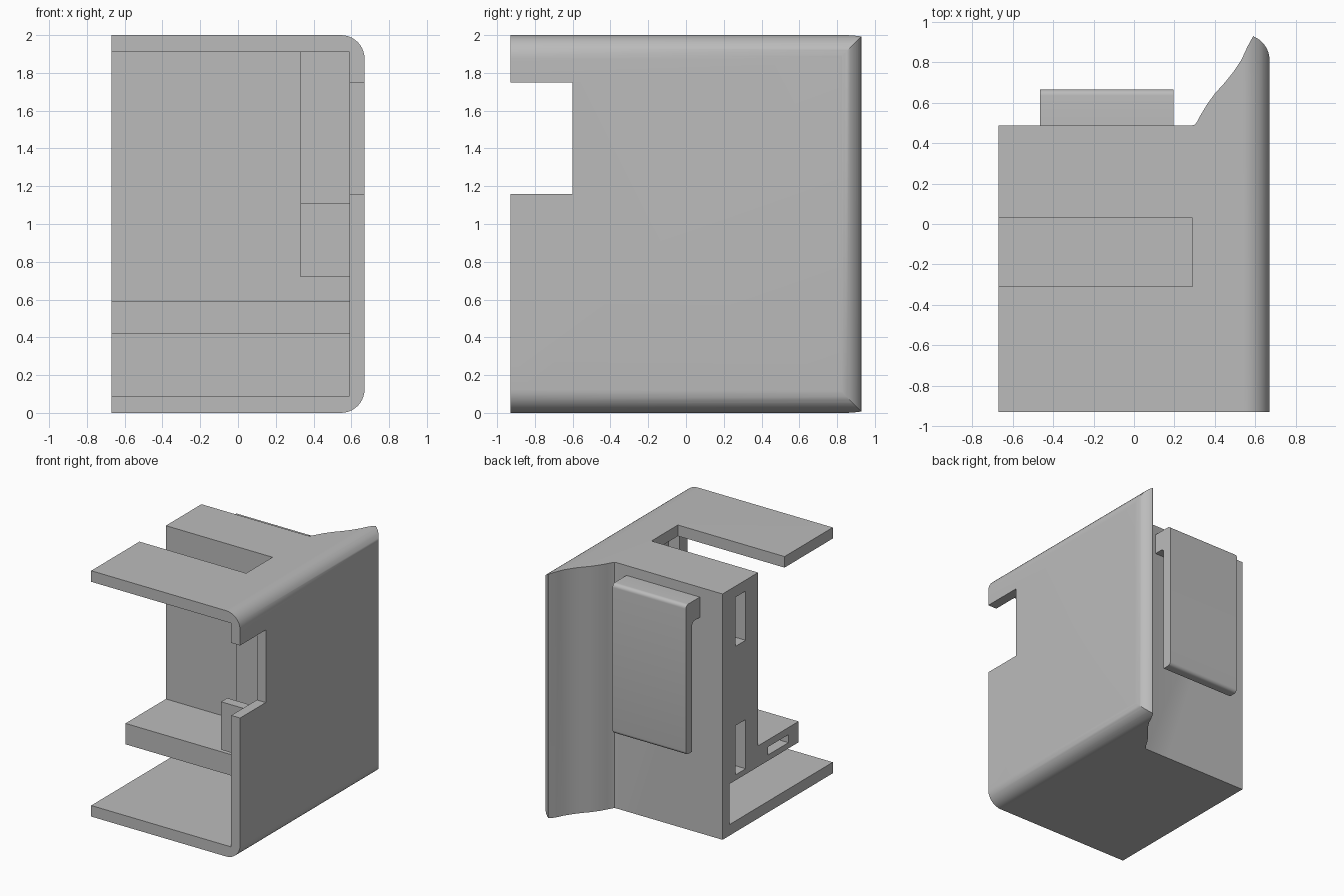
import bpy, bmesh, math
from mathutils import Vector

cube = bpy.data.objects.get("Cube")
if cube:
    bpy.data.objects.remove(cube, do_unlink=True)

grey = bpy.data.materials.new("plain grey")
grey.use_nodes = True
colour = (0.5, 0.5, 0.5, 1)
grey.diffuse_color = colour
grey.node_tree.nodes["Principled BSDF"].inputs["Base Color"].default_value = colour


def prism(name, points, axis, low, high):
    """Extrude a closed outline along an axis; points hold the other two axes in order."""
    bm = bmesh.new()
    verts = []
    for p in points:
        co = list(p)
        co.insert(axis, low)
        verts.append(bm.verts.new(co))
    face = bm.faces.new(verts)
    moved = bmesh.ops.extrude_face_region(bm, geom=[face])["geom"]
    shift = Vector((0, 0, 0))
    shift[axis] = high - low
    bmesh.ops.translate(bm, vec=shift, verts=[g for g in moved if isinstance(g, bmesh.types.BMVert)])
    bmesh.ops.recalc_face_normals(bm, faces=bm.faces)
    mesh = bpy.data.meshes.new(name)
    bm.to_mesh(mesh)
    bm.free()
    mesh.materials.append(grey)
    obj = bpy.data.objects.new(name, mesh)
    bpy.context.collection.objects.link(obj)
    return obj


def box(name, x, y, z):
    outline = [(x[0], y[0]), (x[1], y[0]), (x[1], y[1]), (x[0], y[1])]
    return prism(name, outline, 2, *z)


def combine(target, tool, operation="DIFFERENCE"):
    """Apply a boolean and discard the cutter."""
    mod = target.modifiers.new("cut", "BOOLEAN")
    mod.operation, mod.solver, mod.object = operation, "EXACT", tool
    bpy.context.view_layer.objects.active = target
    bpy.ops.object.modifier_apply(modifier=mod.name)
    bpy.data.objects.remove(tool, do_unlink=True)


def arc(cx, cy, r, start, end, steps=10):
    angles = [math.radians(start + (end - start) * i / steps) for i in range(steps + 1)]
    return [(cx + r * math.cos(a), cy + r * math.sin(a)) for a in angles]


def smooth(obj):
    bpy.ops.object.select_all(action="DESELECT")
    obj.select_set(True)
    bpy.context.view_layer.objects.active = obj
    bpy.ops.object.shade_smooth_by_angle(angle=math.radians(30))


RIGHT, LEFT, FRONT, INNER = -0.67, 0.67, -0.93, 0.59

# Housing plan with the swept fin at the back
fin = [(0.59, 0.93), (0.56, 0.875), (0.53, 0.81), (0.49, 0.75), (0.45, 0.70), (0.40, 0.645),
       (0.36, 0.59), (0.33, 0.54), (0.31, 0.503), (0.30, 0.491), (0.285, 0.487)]
plan = [(RIGHT, FRONT), (LEFT, FRONT)] + arc(0.545, 0.81, 0.125, 0, 68) + fin + [(RIGHT, 0.487)]
housing = prism("housing", plan, 2, 0, 2)

# Rounded long edges on the outer wall
r = 0.125
section = [(-1, 0)] + arc(LEFT - r, r, r, -90, 0) + arc(LEFT - r, 2 - r, r, 0, 90) + [(-1, 2)]
combine(housing, prism("edge_rounding", section, 1, -1.2, 1.2), "INTERSECT")

# Open bay, lower recess, roof slot and wall window
combine(housing, box("bay", (-1, INNER), (-1.2, 0.03), (0.09, 1.91)))
combine(housing, box("recess", (-1, INNER), (-0.2, 0.40), (0.09, 0.42)))
combine(housing, box("roof_slot", (-1, 0.29), (-0.31, 0.03), (1.8, 2.2)))
combine(housing, box("window", (0.5, 1), (-1.2, -0.60), (1.16, 1.75)))

# Tall sockets in the back block
for z in (0.465, 1.51):
    combine(housing, box("socket", (-1, -0.42), (0.19, 0.32), (z, z + 0.4)))
smooth(housing)

# Shelf with its side socket
shelf = box("shelf", (RIGHT, INNER), (-0.49, 0.03), (0.42, 0.59))
combine(shelf, box("shelf_socket", (-1, -0.42), (-0.36, -0.10), (0.467, 0.532)))

# Inner guide with a raised front lip
lip = [(-0.69, 0.72), (0.03, 0.72), (0.03, 1.91), (-0.49, 1.91), (-0.49, 0.80),
       (-0.61, 0.80), (-0.61, 1.11), (-0.69, 1.11)]
guide = prism("inner_guide", lip, 0, 0.33, INNER)
combine(guide, box("guide_socket", (0.2, 0.5), (-0.385, -0.255), (1.51, 1.89)))

# Back clip: bridge at the top, hanging plate, rounded outer edges
clip_side = ([(0.487, 1.92)] + arc(0.635, 1.89, 0.03, 90, 0, 6) + arc(0.635, 0.73, 0.03, 0, -90, 6)
             + [(0.585, 0.70)] + arc(0.555, 1.725, 0.03, 0, 90, 6) + [(0.487, 1.755)])
clip = prism("back_clip", clip_side, 0, -0.465, 0.195)
smooth(clip)
